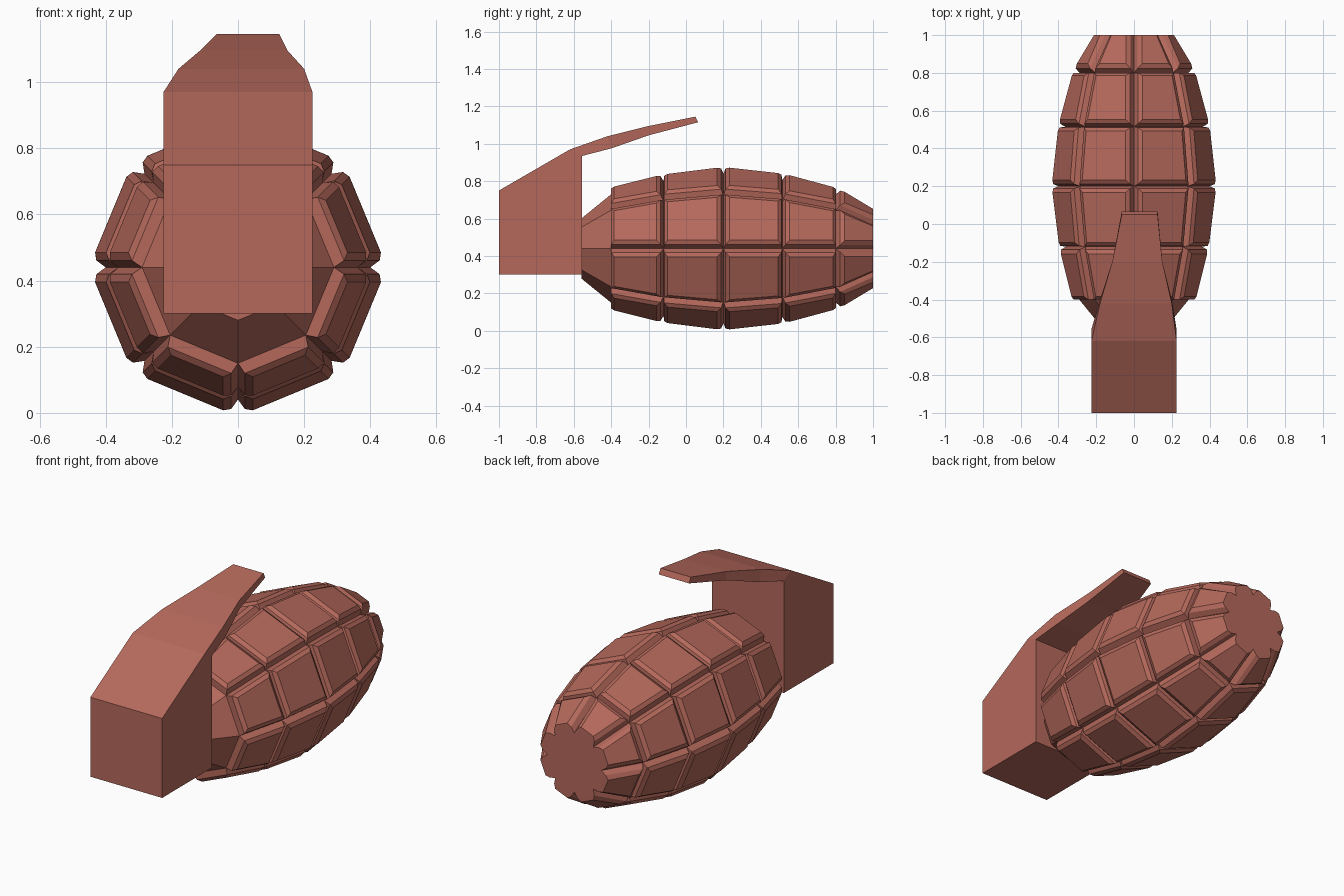
import bpy, bmesh
from math import sin, cos, radians

if "Cube" in bpy.data.objects:
    bpy.data.objects.remove(bpy.data.objects["Cube"])

mat = bpy.data.materials.new("terracotta")
mat.diffuse_color = (0.46, 0.14, 0.105, 1)
mat.use_nodes = True
mat.node_tree.nodes["Principled BSDF"].inputs["Base Color"].default_value = mat.diffuse_color


def finish(bm, name):
    bmesh.ops.recalc_face_normals(bm, faces=bm.faces)
    mesh = bpy.data.meshes.new(name)
    bm.to_mesh(mesh)
    bm.free()
    mesh.materials.append(mat)
    obj = bpy.data.objects.new(name, mesh)
    bpy.context.collection.objects.link(obj)
    return obj


# Body: eight-sided barrel along y, (y, radius) rings from neck to end cap
SIDES, CENTRE_Z = 8, 0.44
rings = [(-0.56, 0.16), (-0.40, 0.29), (-0.12, 0.36), (0.20, 0.40),
         (0.515, 0.365), (0.80, 0.288), (1.0, 0.168)]
bm = bmesh.new()
loops = []
for y, r in rings:
    loops.append([bm.verts.new((r * cos(radians(45 * i)), y,
                                CENTRE_Z + r * sin(radians(45 * i))))
                  for i in range(SIDES)])
panels = []
for k in range(len(loops) - 1):
    a, b = loops[k], loops[k + 1]
    for i in range(SIDES):
        j = (i + 1) % SIDES
        f = bm.faces.new((a[i], a[j], b[j], b[i]))
        if k > 0:
            panels.append(f)
bm.faces.new(loops[0])
bm.faces.new(loops[-1])
bmesh.ops.recalc_face_normals(bm, faces=bm.faces)

# Raised panels: steep wall, then a chamfer up to the flat top
for thickness, depth in ((0.008, 0.035), (0.02, 0.015)):
    bmesh.ops.inset_individual(bm, faces=panels, thickness=thickness,
                               depth=depth, use_even_offset=True)
for v in bm.verts:
    v.co.y = min(v.co.y, 1.0)
finish(bm, "segmented_body")

# Head block and tapering lever: side outline as (y, z, left x, right x)
W = 0.225
outline = [(-1, 0.30, -W, W), (-0.555, 0.30, -W, W), (-0.555, 0.935, -W, W),
           (-0.40, 0.975, -0.18, 0.20), (-0.20, 1.045, -0.115, 0.15),
           (0.065, 1.115, -0.065, 0.125), (0.05, 1.145, -0.065, 0.125),
           (-0.20, 1.095, -0.115, 0.15), (-0.42, 1.04, -0.18, 0.20),
           (-0.62, 0.97, -W, W), (-1, 0.75, -W, W)]
side_faces = [(0, 1, 2, 9, 10), (2, 3, 8, 9), (3, 4, 7, 8), (4, 5, 6, 7)]
bm = bmesh.new()
left = [bm.verts.new((p[2], p[0], p[1])) for p in outline]
right = [bm.verts.new((p[3], p[0], p[1])) for p in outline]
n = len(outline)
for i in range(n):
    j = (i + 1) % n
    bm.faces.new((left[i], left[j], right[j], right[i]))
for side in (left, right):
    for ids in side_faces:
        bm.faces.new([side[i] for i in ids])
finish(bm, "head_and_lever")
